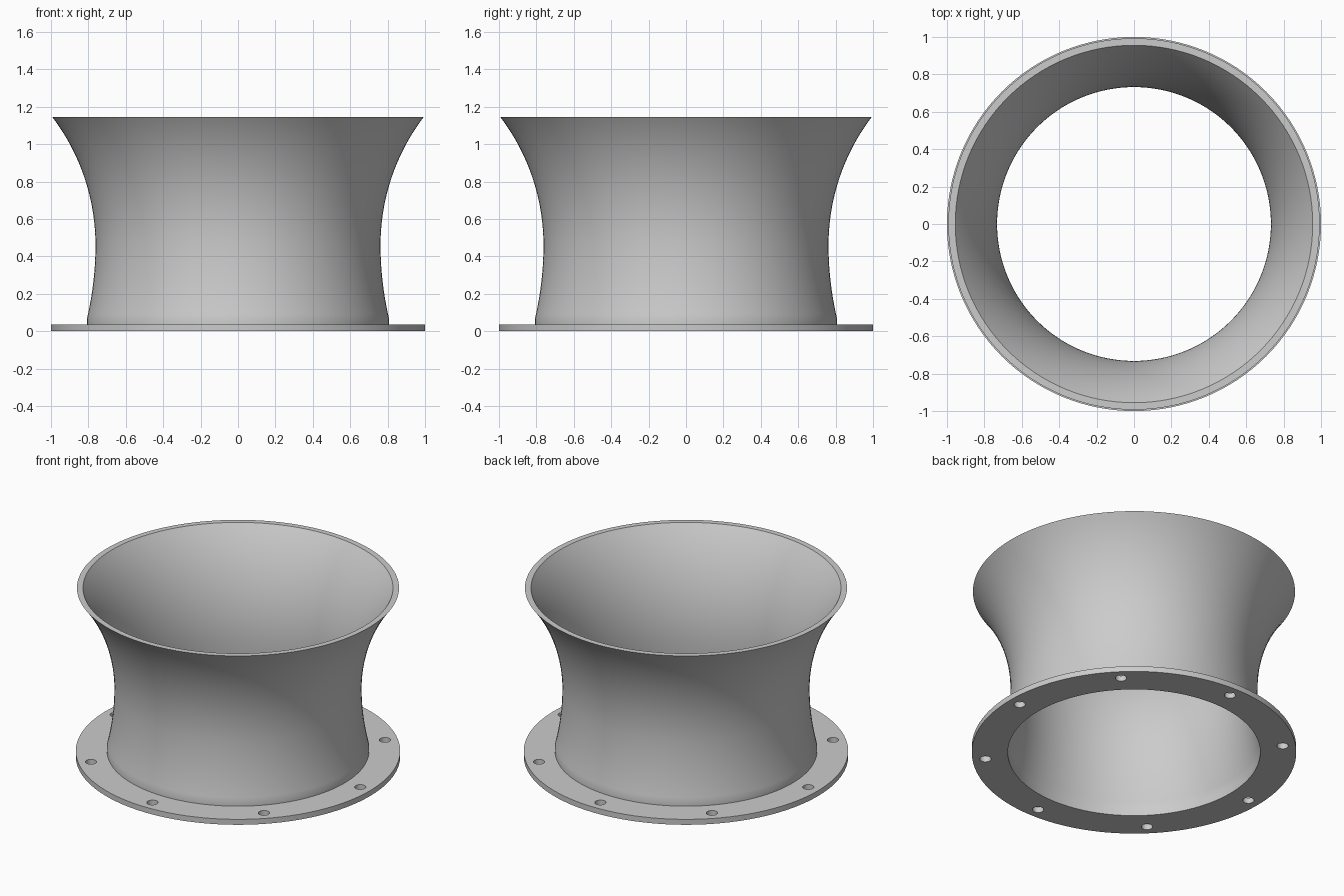
import bpy, bmesh
from math import cos, sin, pi, sqrt, radians

SEGMENTS = 128
HEIGHT, FLANGE_TOP, NECK_Z = 1.145, 0.037, 0.46
NECK_OUT, WALL, FLARE = 0.762, 0.03, 1.131
BORE, BOLT_CIRCLE, BOLT_R = 0.778, 0.92, 0.035

cube = bpy.data.objects.get("Cube")
if cube:
    bpy.data.objects.remove(cube, do_unlink=True)

grey = bpy.data.materials.new("plain_grey")
grey.use_nodes = True
colour = (0.6, 0.6, 0.6, 1)
grey.diffuse_color = colour
grey.node_tree.nodes["Principled BSDF"].inputs["Base Color"].default_value = colour


def finish(obj):
    """Assign the material and smooth all but the sharp edges."""
    obj.data.materials.clear()
    obj.data.materials.append(grey)
    bpy.ops.object.select_all(action='DESELECT')
    obj.select_set(True)
    bpy.context.view_layer.objects.active = obj
    bpy.ops.object.shade_smooth_by_angle(angle=radians(30))


def wall_radius(z, offset):
    """Circular flare above the neck, gentle widening below it."""
    dz = z - NECK_Z
    if dz > 0:
        r = FLARE + offset
        return NECK_OUT - offset + r - sqrt(r * r - dz * dz)
    t = min(1, -dz / (NECK_Z - 0.065))
    return NECK_OUT - offset + 0.046 * t * t


# Flared funnel: closed wall profile spun round the z axis
steps = 40
heights = [FLANGE_TOP + (HEIGHT - FLANGE_TOP) * i / steps for i in range(steps + 1)]
profile = [(wall_radius(z, 0), z) for z in heights]
profile += [(wall_radius(z, WALL), z) for z in reversed(heights)]

bm = bmesh.new()
rings = []
for i in range(SEGMENTS):
    a = 2 * pi * i / SEGMENTS
    rings.append([bm.verts.new((r * cos(a), r * sin(a), z)) for r, z in profile])
for i, ring in enumerate(rings):
    after = rings[(i + 1) % SEGMENTS]
    for j in range(len(profile)):
        k = (j + 1) % len(profile)
        bm.faces.new((ring[j], after[j], after[k], ring[k]))
bmesh.ops.recalc_face_normals(bm, faces=bm.faces)
mesh = bpy.data.meshes.new("funnel_wall")
bm.to_mesh(mesh)
bm.free()
funnel = bpy.data.objects.new("funnel_wall", mesh)
bpy.context.collection.objects.link(funnel)
finish(funnel)

# Mounting flange: filled, extruded outline with the bore and bolt holes left open
curve = bpy.data.curves.new("mounting_flange", 'CURVE')
curve.dimensions = '2D'
curve.fill_mode = 'BOTH'
curve.extrude = FLANGE_TOP / 2


def circle(cx, cy, radius, count):
    spline = curve.splines.new('POLY')
    spline.points.add(count - 1)
    for i, p in enumerate(spline.points):
        a = 2 * pi * i / count
        p.co = (cx + radius * cos(a), cy + radius * sin(a), 0, 1)
    spline.use_cyclic_u = True


circle(0, 0, 1, SEGMENTS)
circle(0, 0, BORE, SEGMENTS)
for i in range(8):
    a = i * pi / 4
    circle(BOLT_CIRCLE * cos(a), BOLT_CIRCLE * sin(a), BOLT_R, 32)

flange = bpy.data.objects.new("mounting_flange", curve)
bpy.context.collection.objects.link(flange)
flange.location.z = FLANGE_TOP / 2
bpy.ops.object.select_all(action='DESELECT')
flange.select_set(True)
bpy.context.view_layer.objects.active = flange
bpy.ops.object.convert(target='MESH')
flange = bpy.context.view_layer.objects.active

# Weld the caps to the sides
bm = bmesh.new()
bm.from_mesh(flange.data)
bmesh.ops.remove_doubles(bm, verts=bm.verts, dist=0.0001)
bmesh.ops.recalc_face_normals(bm, faces=bm.faces)
bm.to_mesh(flange.data)
bm.free()
finish(flange)
